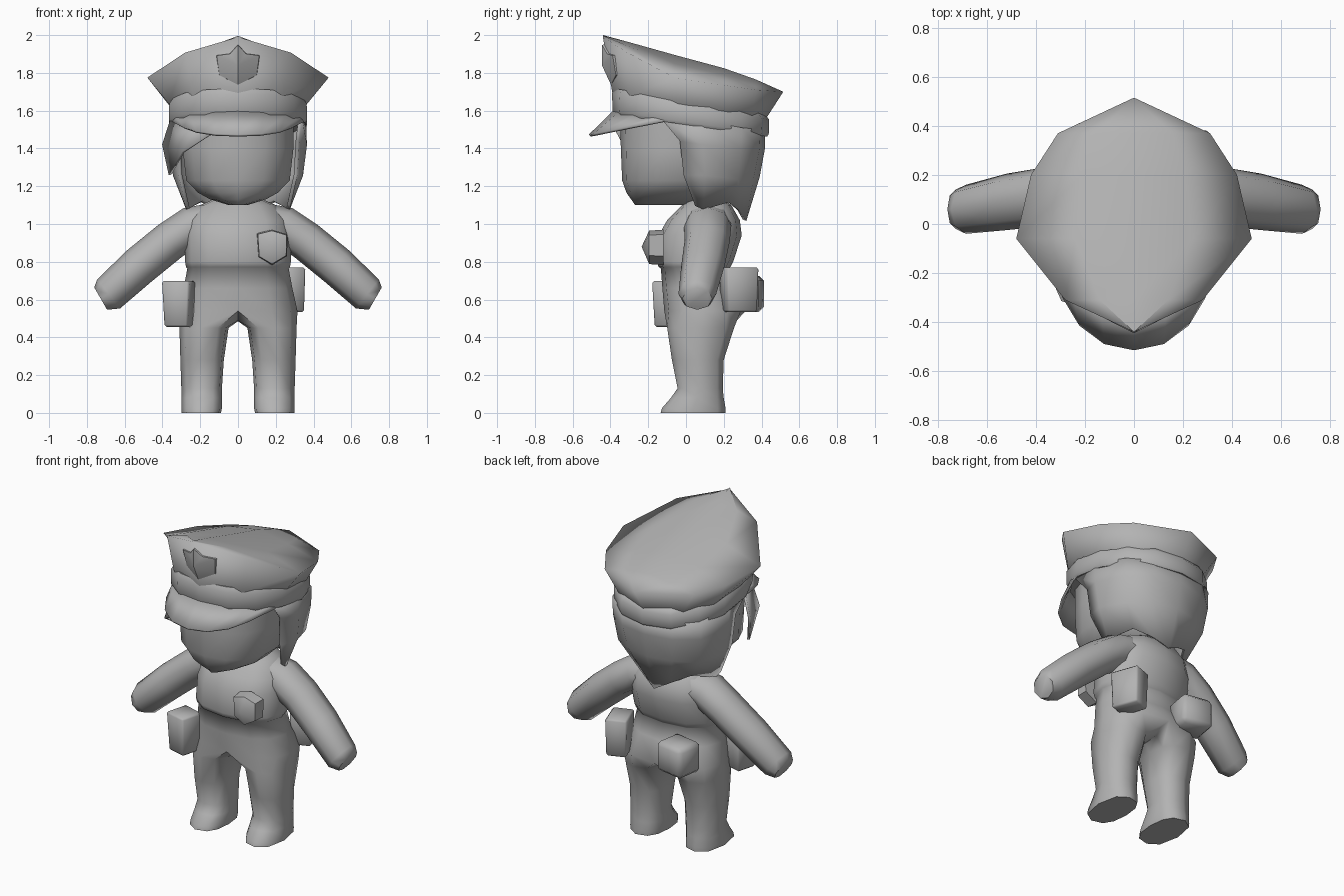
import bpy, bmesh, math
from mathutils import Vector

if "Cube" in bpy.data.objects:
    bpy.data.objects.remove(bpy.data.objects["Cube"])

grey = bpy.data.materials.new("plain_grey")
grey.diffuse_color = (0.45, 0.45, 0.45, 1)
grey.use_nodes = True
grey.node_tree.nodes["Principled BSDF"].inputs["Base Color"].default_value = grey.diffuse_color


def finish(name, bm, angle=62, thick=0):
    bmesh.ops.remove_doubles(bm, verts=bm.verts, dist=0.0005)
    bmesh.ops.recalc_face_normals(bm, faces=bm.faces)
    me = bpy.data.meshes.new(name)
    bm.to_mesh(me)
    bm.free()
    me.materials.append(grey)
    ob = bpy.data.objects.new(name, me)
    bpy.context.collection.objects.link(ob)
    if thick:
        mod = ob.modifiers.new("thickness", 'SOLIDIFY')
        mod.thickness, mod.offset = thick, 0
    bpy.ops.object.select_all(action='DESELECT')
    ob.select_set(True)
    bpy.context.view_layer.objects.active = ob
    bpy.ops.object.shade_smooth_by_angle(angle=math.radians(angle))
    return ob


def skin(bm, rows, closed=True, start=False, end=False):
    """Skin rows of points with quads; closed rows form rings."""
    vs = [[bm.verts.new(p) for p in r] for r in rows]
    n = len(rows[0])
    for a, b in zip(vs, vs[1:]):
        for i in range(n if closed else n - 1):
            j = (i + 1) % n
            bm.faces.new((a[i], a[j], b[j], b[i]))
    if start:
        bm.faces.new(vs[0])
    if end:
        bm.faces.new(vs[-1])


def loft(name, rows, closed=True, caps=True, angle=62, thick=0):
    bm = bmesh.new()
    skin(bm, rows, closed, closed and caps, closed and caps)
    return finish(name, bm, angle, thick)


def ring(z, x0, x1, yf, yb, n=12, p=2.4, angles=None):
    """Rounded-square ring at height z (z may be a function of y)."""
    out = []
    for deg in angles or [360 * i / n - 90 for i in range(n)]:
        t = math.radians(deg)
        c, s = math.cos(t), math.sin(t)
        x = (x0 + x1) / 2 + (x1 - x0) / 2 * math.copysign(abs(c) ** (2 / p), c)
        y = (yf + yb) / 2 + (yb - yf) / 2 * math.copysign(abs(s) ** (2 / p), s)
        out.append((x, y, z(y) if callable(z) else z))
    return out


def mirror_row(half):
    """Extend a half row ending on the centre line to the other side."""
    return half + [(-x, y, z) for x, y, z in reversed(half[:-1])]


# body: torso with a small shirt hem step, splitting into two legs with feet
torso = [(1.14, .11, .02, .19), (1.10, .20, -.02, .24), (1.02, .265, -.10, .285),
         (.94, .28, -.145, .295), (.80, .28, -.155, .25), (.772, .275, -.145, .235),
         (.765, .268, -.133, .228), (.66, .288, -.125, .25), (.54, .315, -.115, .315)]
leg = [(.45, .05, .31, -.10, .255), (.28, .075, .305, -.075, .20), (.13, .085, .30, -.045, .195),
       (.08, .085, .30, -.08, .20), (.025, .085, .30, -.128, .21), (0, .09, .298, -.135, .21)]
bm = bmesh.new()
rows = [ring(z, -rx, rx, f, b) for z, rx, f, b in torso]
skin(bm, rows, start=True)
crotch = [(0, .20, .49), (0, .10, .485), (0, 0, .49)]
leg_angles = [-120, -85, -45, 0, 45, 85, 120, 150, 180, 210]
for side in (1, -1):
    half = [(side * abs(x), y, z) for x, y, z in rows[-1][:7]] + crotch
    skin(bm, [half] + [[(side * x, y, h) for x, y, h in ring(z, a, b, f, k, angles=leg_angles)]
                       for z, a, b, f, k in leg], end=True)
finish("body", bm)

# arms: centre, half height, half depth, and the direction across the arm
arm = [(.08, .115, 1.03, .09, .12, .15), (.235, .115, .99, .108, .125, .47),
       (.36, .112, .91, .105, .12, .62), (.52, .09, .78, .105, .115, .62),
       (.685, .06, .63, .098, .10, .62), (.727, .06, .605, .068, .08, .5)]
for side, label in ((1, "left"), (-1, "right")):
    rows = []
    for x, y, z, r, ry, ux in arm:
        row = []
        for i in range(8):
            t = 2 * math.pi * i / 8
            c, s = r * math.cos(t), ry * math.sin(t)
            row.append((side * (x + ux * c), y + s, z + math.sqrt(1 - ux * ux) * c))
        rows.append(row)
    loft(label + "_arm", rows)

# head
head = [(1.10, .05, -.27, .10), (1.13, .15, -.29, .15), (1.165, .215, -.315, .18),
        (1.23, .28, -.338, .22), (1.40, .30, -.345, .29), (1.58, .30, -.35, .32)]
loft("head", [ring(z, -rx, rx, f, b, 14, 2.3) for z, rx, f, b in head])

# hair shell with side tips and a point at the nape
hair = [
    [(.33, -.13, 1.56), (.35, .08, 1.55), (.30, .29, 1.51), (.17, .385, 1.5), (0, .41, 1.5)],
    [(.315, -.03, 1.44), (.355, .09, 1.42), (.30, .285, 1.40), (.17, .38, 1.4), (0, .408, 1.4)],
    [(.305, -.01, 1.26), (.335, .10, 1.26), (.275, .27, 1.24), (.15, .35, 1.25), (0, .38, 1.25)],
    [(.27, .05, 1.10), (.265, .09, 1.08), (.19, .22, 1.12), (.09, .28, 1.07), (0, .31, 1.02)]]
loft("hair", [mirror_row(r) for r in hair], closed=False, thick=.02)

# swept fringe on one side
bm = bmesh.new()
a, b, c, d, e, f = [bm.verts.new(p) for p in (
    (-.12, -.365, 1.49), (-.29, -.31, 1.38), (-.36, -.11, 1.26),
    (-.395, -.07, 1.42), (-.35, -.08, 1.56), (-.2, -.33, 1.56))]
for face in ((a, b, f), (b, e, f), (b, d, e), (b, c, d)):
    bm.faces.new(face)
finish("fringe", bm, 40, .015)


# cap band, tilted back
def band_low(y):
    return 1.525 - .145 * y


def band_high(y):
    return 1.655 - .165 * y


loft("cap_band", [
    ring(band_low, -.365, .365, -.38, .43, 14, 2.2),
    ring(lambda y: band_low(y) + .015, -.375, .375, -.388, .438, 14, 2.2),
    ring(lambda y: band_high(y) - .03, -.372, .372, -.392, .44, 14, 2.2),
    ring(band_high, -.35, .35, -.378, .415, 14, 2.2)], angle=45)

# cap crown: flared sides and a low domed top, shaded as one soft form
edge = [(0, -.44, 1.99), (.28, -.31, 1.907), (.48, -.06, 1.775),
        (.42, .20, 1.735), (.31, .37, 1.71), (0, .515, 1.70)]
base = [(0, -.39), (.24, -.295), (.365, -.03), (.34, .2), (.225, .35), (0, .425)]


def around(pts):
    return pts + [(-x, y, z) for x, y, z in reversed(pts[1:-1])]


ridge = [2.0, 1.965, 1.895, 1.825, 1.765, 1.70]
top = []
for (x, y, z), h in zip(edge, ridge):
    top.append([(x * k, y, z + (h - z) * (1 - abs(k) ** 1.4)) for k in (-1, -.5, 0, .5, 1)])
bm = bmesh.new()
skin(bm, [around([(x, y, band_high(y) - .025) for x, y in base]), around(edge)])
skin(bm, top, closed=False)
finish("cap_crown", bm, 115)

# peak of the cap
inner = [(.335, -.08), (.32, -.17), (.25, -.27), (.13, -.35), (0, -.38)]
outer = [(.345, -.13, 1.54), (.285, -.30, 1.508), (.22, -.41, 1.487),
         (.12, -.485, 1.472), (0, -.51, 1.468)]
loft("cap_peak", [mirror_row([(x, y, band_low(y) + .015) for x, y in inner]),
                  mirror_row(outer)], closed=False, thick=.014)


def badge(name, pts, centre, back, front, pop):
    """Faceted shield: outline pulled forward to a raised middle point."""
    cx, cz = centre
    bm = bmesh.new()
    b = [bm.verts.new((x, back(x, z), z)) for x, z in pts]
    f = [bm.verts.new((cx + (x - cx) * .94, front(x, z), cz + (z - cz) * .94)) for x, z in pts]
    m = bm.verts.new((cx, pop, cz))
    n = len(pts)
    bm.faces.new(b)
    for i in range(n):
        j = (i + 1) % n
        bm.faces.new((b[i], b[j], f[j], f[i]))
        bm.faces.new((f[i], f[j], m))
    finish(name, bm, 45)


def crown_front(x, z):
    return -.385 - .21 * (z - 1.73) + .36 * abs(x)


badge("cap_badge", [(0, 1.955), (-.045, 1.905), (-.12, 1.895), (-.105, 1.785), (0, 1.73),
                    (.105, 1.785), (.12, 1.895), (.045, 1.905)], (0, 1.84),
      lambda x, z: crown_front(x, z) + .03, lambda x, z: crown_front(x, z) - .012, -.445)
badge("chest_badge", [(.18, .97), (.10, .95), (.108, .825), (.18, .782), (.26, .83), (.262, .945)],
      (.18, .88), lambda x, z: -.12, lambda x, z: -.195, -.235)


# belt pouches
def pouch(name, loc, size, turn, taper=1, bevel=.01):
    bm = bmesh.new()
    bmesh.ops.create_cube(bm, size=1)
    for v in bm.verts:
        k = taper if v.co.z < 0 else 1
        v.co = Vector((v.co.x * size[0] * k, v.co.y * size[1] * k, v.co.z * size[2]))
    bmesh.ops.bevel(bm, geom=bm.edges[:], offset=bevel, segments=1, affect='EDGES')
    ob = finish(name, bm, 50)
    ob.location = loc
    ob.rotation_euler.z = math.radians(turn)


pouch("holster", (-.313, -.09, .577), (.15, .15, .242), -15, .85)
pouch("side_pouch", (.268, .28, .652), (.13, .18, .235), 20, .92)
pouch("back_pouch", (-.165, .31, .63), (.20, .18, .19), -10, 1, .025)
